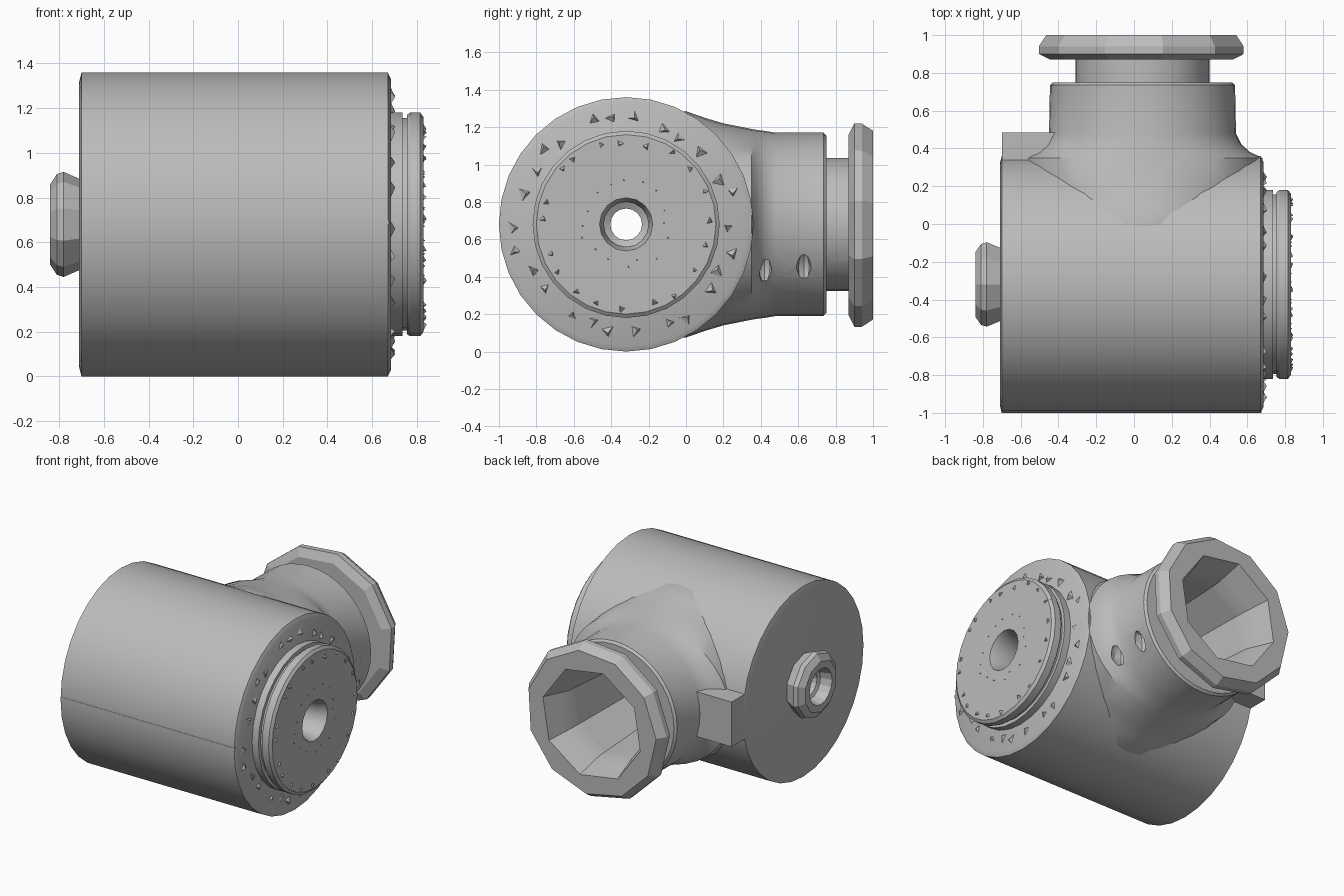
import bpy, bmesh, math, random
from mathutils import Vector

default = bpy.data.objects.get("Cube")
if default:
    bpy.data.objects.remove(default)

random.seed(4)
AXLE_Y, NECK_X, MID_Z = -0.32, 0.045, 0.68

grey = bpy.data.materials.new("machined grey")
grey.use_nodes = True
grey.diffuse_color = (0.5, 0.5, 0.5, 1)
grey.node_tree.nodes["Principled BSDF"].inputs["Base Color"].default_value = (0.5, 0.5, 0.5, 1)


def finish(name, bm):
    bmesh.ops.recalc_face_normals(bm, faces=bm.faces)
    mesh = bpy.data.meshes.new(name)
    bm.to_mesh(mesh)
    bm.free()
    mesh.materials.append(grey)
    obj = bpy.data.objects.new(name, mesh)
    bpy.context.collection.objects.link(obj)
    return obj


def loft(name, axis, rings, sides, turn=0.0):
    """Closed loft of (position, radius[, vertical radius]) rings along x or y."""
    bm = bmesh.new()
    loops = []
    for pos, ru, *rest in rings:
        rv = rest[0] if rest else ru
        loop = []
        for i in range(sides):
            a = math.tau * (i + turn) / sides
            u, z = ru * math.cos(a), MID_Z + rv * math.sin(a)
            loop.append(bm.verts.new((pos, AXLE_Y + u, z) if axis == "x" else (NECK_X + u, pos, z)))
        loops.append(loop)
    for a, b in zip(loops, loops[1:]):
        for i in range(sides):
            j = (i + 1) % sides
            bm.faces.new((a[i], a[j], b[j], b[i]))
    bm.faces.new(loops[0])
    bm.faces.new(loops[-1])
    return finish(name, bm)


def box(name, low, high):
    bm = bmesh.new()
    bmesh.ops.create_cube(bm, size=1)
    low, high = Vector(low), Vector(high)
    for v in bm.verts:
        v.co = (low + high) / 2 + v.co * (high - low)
    return finish(name, bm)


def select(obj):
    bpy.ops.object.select_all(action="DESELECT")
    obj.select_set(True)
    bpy.context.view_layer.objects.active = obj


def cut(obj, *cutters):
    select(obj)
    for cutter in cutters:
        mod = obj.modifiers.new("cut", "BOOLEAN")
        mod.operation, mod.solver, mod.object = "DIFFERENCE", "EXACT", cutter
        bpy.ops.object.modifier_apply(modifier=mod.name)


def smooth(obj, angle=28):
    select(obj)
    bpy.ops.object.shade_smooth_by_angle(angle=math.radians(angle))


def chips(name, axis, pos, r_min, r_max, count, size):
    """Small raised wedges scattered round a flat ring face."""
    bm = bmesh.new()
    for i in range(count):
        a = math.tau * (i + random.uniform(-0.3, 0.3)) / count
        r = random.uniform(r_min, r_max)
        cu, cz = r * math.cos(a), MID_Z + r * math.sin(a)
        spin = random.uniform(0, math.tau)
        corners = []
        for k in range(4):
            b = spin + math.tau * k / 3
            reach, lift = (size * random.uniform(0.6, 1.1), -0.004) if k < 3 else (size * 0.3, 0.018)
            u, z, t = cu + reach * math.cos(b), cz + reach * math.sin(b), pos + lift
            corners.append(bm.verts.new((t, AXLE_Y + u, z) if axis == "x" else (NECK_X + u, t, z)))
        for tri in ((0, 1, 2), (0, 1, 3), (1, 2, 3), (2, 0, 3)):
            bm.faces.new([corners[k] for k in tri])
    return finish(name, bm)


# Cutters: stepped axle bore, faceted neck bore, side dimples
axle_bore = loft("axle_bore_cutter", "x",
                 [(-0.9, 0.14), (-0.76, 0.11), (-0.75, 0.085), (-0.62, 0.085),
                  (-0.6, 0.12), (0.76, 0.12), (0.9, 0.165)], 16)
neck_bore = loft("neck_bore_cutter", "y", [(0.1, 0.28), (0.8, 0.33), (1.05, 0.41)], 8, 0.3)
bm = bmesh.new()
for y in (0.42, 0.63):
    ball = bmesh.ops.create_uvsphere(bm, u_segments=8, v_segments=6, radius=1)["verts"]
    for v in ball:
        v.co = Vector((0.48 + v.co.x * 0.06, y + v.co.y * 0.04, 0.45 + v.co.z * 0.08))
dimples = finish("dimple_cutter", bm)

# Main drum with chamfered rims
drum = loft("main_drum", "x", [(-0.71, 0.64), (-0.70, 0.68), (0.67, 0.68), (0.685, 0.65)], 32)
cut(drum, axle_bore, neck_bore)

# Side neck, flared where it meets the drum
neck = loft("side_neck", "y",
            [(-0.12, 0.55, 0.6), (0.0, 0.6, 0.605), (0.1, 0.62, 0.57), (0.2, 0.635, 0.54),
             (0.35, 0.635, 0.51), (0.38, 0.57, 0.505), (0.42, 0.525, 0.5), (0.48, 0.495, 0.49),
             (0.735, 0.49), (0.75, 0.475)], 40)
cut(neck, axle_bore, neck_bore, dimples)

# Neck collar and faceted flange
collar = loft("neck_collar", "y", [(0.72, 0.355), (0.89, 0.355)], 32)
flange = loft("neck_flange", "y", [(0.87, 0.49), (0.9, 0.55), (0.94, 0.55), (1.0, 0.51)], 11, 0.4)
cut(collar, neck_bore)
cut(flange, neck_bore)

# Stepped end cap with a narrow groove
cap = loft("end_cap", "x",
           [(0.66, 0.5), (0.735, 0.5), (0.735, 0.475), (0.755, 0.475),
            (0.755, 0.49), (0.77, 0.5), (0.815, 0.5), (0.83, 0.48)], 28)
cut(cap, axle_bore)

# Faceted knob on the opposite end
knob = loft("axle_knob", "x", [(-0.70, 0.2), (-0.78, 0.235), (-0.81, 0.225), (-0.84, 0.18)], 10, 0.5)
cut(knob, axle_bore)

for part in (drum, neck, collar, cap):
    smooth(part)
for cutter in (axle_bore, neck_bore, dimples):
    bpy.data.objects.remove(cutter)

# Corner block between neck and drum
box("corner_block", (-0.70, 0.0, 0.52), (-0.42, 0.485, 0.84))

# Parting seam along the drum front and the neck side
box("front_seam", (-0.69, -1.0, 0.68), (0.675, -0.97, 0.7))
box("neck_seam", (0.45, 0.36, 0.68), (0.538, 0.62, 0.687))

# Rough wedges on the ring faces
chips("drum_rim_wedges", "x", 0.685, 0.54, 0.61, 26, 0.045)
chips("cap_rim_wedges", "x", 0.825, 0.43, 0.46, 20, 0.035)
chips("cap_centre_wedges", "x", 0.82, 0.2, 0.25, 16, 0.015)
chips("flange_wedges", "y", 0.982, 0.43, 0.46, 18, 0.03)
